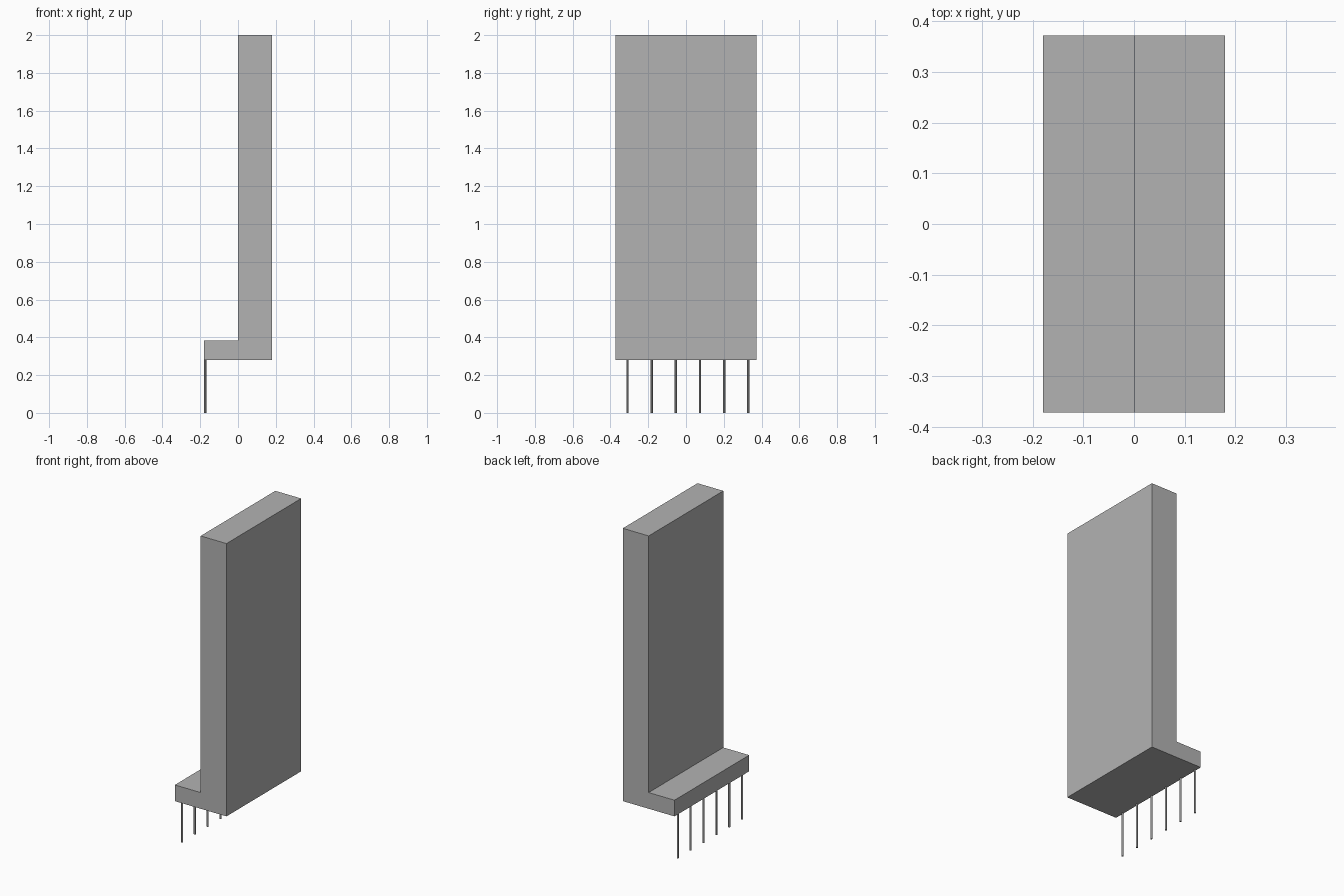
import bpy, bmesh

cube = bpy.data.objects.get("Cube")
if cube:
    bpy.data.objects.remove(cube, do_unlink=True)


def make_material(name, value):
    mat = bpy.data.materials.new(name)
    mat.use_nodes = True
    color = (value, value, value, 1)
    mat.diffuse_color = color
    mat.node_tree.nodes["Principled BSDF"].inputs["Base Color"].default_value = color
    return mat


grey = make_material("plain grey", 0.45)
HALF_X, HALF_Y = 0.18, 0.372
BASE, STEP, TOP = 0.28, 0.382, 2.0

# L-shaped body: one profile extruded along y
profile = [(-HALF_X, BASE), (HALF_X, BASE), (HALF_X, TOP),
           (0, TOP), (0, STEP), (-HALF_X, STEP)]
bm = bmesh.new()
face = bm.faces.new([bm.verts.new((x, -HALF_Y, z)) for x, z in profile])
ext = bmesh.ops.extrude_face_region(bm, geom=[face])
verts = [v for v in ext["geom"] if isinstance(v, bmesh.types.BMVert)]
bmesh.ops.translate(bm, verts=verts, vec=(0, 2 * HALF_Y, 0))
bmesh.ops.recalc_face_normals(bm, faces=bm.faces)
mesh = bpy.data.meshes.new("body")
bm.to_mesh(mesh)
bm.free()
body = bpy.data.objects.new("body", mesh)
bpy.context.collection.objects.link(body)
mesh.materials.append(grey)

# Row of thin contact pins under the foot
for i in range(6):
    bpy.ops.mesh.primitive_cylinder_add(
        vertices=12, radius=0.006, depth=BASE + 0.01,
        location=(-0.174, -0.31 + i * 0.128, (BASE + 0.01) / 2))
    pin = bpy.context.object
    pin.name = f"pin_{i + 1}"
    pin.data.materials.append(grey)
    bpy.ops.object.shade_smooth_by_angle()
